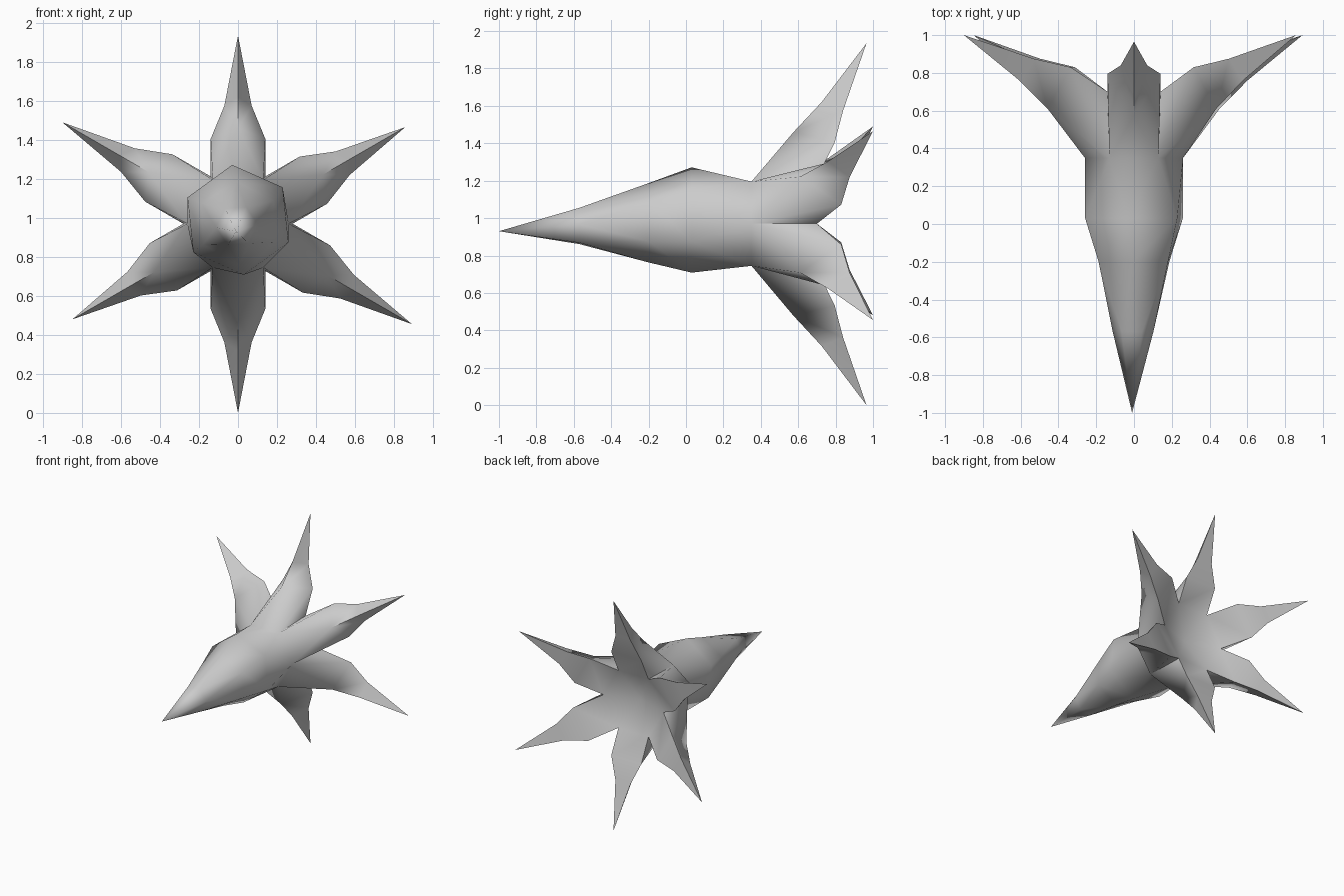
import bpy, bmesh, math
from mathutils import Vector

cube = bpy.data.objects.get("Cube")
if cube:
    bpy.data.objects.remove(cube, do_unlink=True)

# One plain grey for the whole flower
grey = bpy.data.materials.new("plain_grey")
grey.use_nodes = True
GREY = (0.6, 0.6, 0.6, 1)
grey.diffuse_color = GREY
grey.node_tree.nodes["Principled BSDF"].inputs["Base Color"].default_value = GREY

CZ = 0.97  # height of the flower's axis
bm = bmesh.new()


def polar(angle, along, side, y):
    """Point at a distance along a direction in the xz plane, shifted sideways."""
    c, s = math.cos(math.radians(angle)), math.sin(math.radians(angle))
    return Vector((c * along + s * side, y, CZ + s * along - c * side))


def ring(y, radius, turn, x=0.0, z=0.0):
    return [bm.verts.new(polar(turn + 60 * i, radius, 0, y) + Vector((x, 0, z)))
            for i in range(6)]


def face(*verts):
    bm.faces.new(verts)


# Six-sided twisted body: nose ring, swirl ring, belly ring, neck ring
nose = bm.verts.new((-0.01, -1.0, 0.93))
rings = [ring(-0.57, 0.108, 4, -0.005, -0.012),
         ring(-0.20, 0.212, -28, 0.0, 0.005),
         ring(0.03, 0.283, -24, 0.0, 0.02),
         ring(0.35, 0.26, 0)]
for i in range(6):
    j = (i + 1) % 6
    face(nose, rings[0][i], rings[0][j])
    for k, (a, b) in enumerate(zip(rings, rings[1:])):
        if k == 0:
            face(a[i], b[i], b[j])
            face(a[i], b[j], a[j])
        else:
            face(a[i], b[i], a[j])
            face(a[j], b[i], b[j])

# Flared mouth: shared valley points between petals and a shallow centre
neck = rings[3]
valleys = ring(0.70, 0.28, 0)
centre = bm.verts.new((0, 0.60, CZ))

# Six pointed petals: tip distance and tip depth, counter-clockwise from +30 degrees
tips = [(0.99, 1.0), (0.965, 0.965), (1.04, 1.0),
        (0.98, 1.0), (0.97, 0.965), (1.03, 1.0)]
for i, (reach, depth) in enumerate(tips):
    j = (i + 1) % 6
    ang = 30 + 60 * i
    f = reach / 0.965

    def pt(along, side, y):
        return bm.verts.new(polar(ang, along * f, side, y + depth - 0.965))

    tip = pt(0.965, 0, 0.965)
    ridge1, ridge2 = pt(0.49, 0, 0.575), pt(0.65, 0, 0.725)
    wide = [pt(0.435, s * 0.14, 0.795) for s in (1, -1)]
    slim = [pt(0.605, s * 0.07, 0.84) for s in (1, -1)]
    # Outer side, mirrored about the ridge
    face(neck[i], ridge1, neck[j])
    for s, k in ((0, i), (1, j)):
        face(neck[k], valleys[k], wide[s])
        face(neck[k], wide[s], ridge1)
        face(ridge1, wide[s], slim[s])
        face(ridge1, slim[s], ridge2)
        face(ridge2, slim[s], tip)
    # Inner side
    face(centre, valleys[i], valleys[j])
    face(valleys[i], wide[0], wide[1], valleys[j])
    face(wide[0], slim[0], slim[1], wide[1])
    face(slim[0], tip, slim[1])

bmesh.ops.recalc_face_normals(bm, faces=bm.faces[:])
mesh = bpy.data.meshes.new("star_flower")
bm.to_mesh(mesh)
bm.free()
mesh.materials.append(grey)
flower = bpy.data.objects.new("star_flower", mesh)
bpy.context.collection.objects.link(flower)

# Smooth shading, keeping the petal rims sharp
bpy.context.view_layer.objects.active = flower
flower.select_set(True)
bpy.ops.object.shade_smooth_by_angle(angle=math.radians(70))
